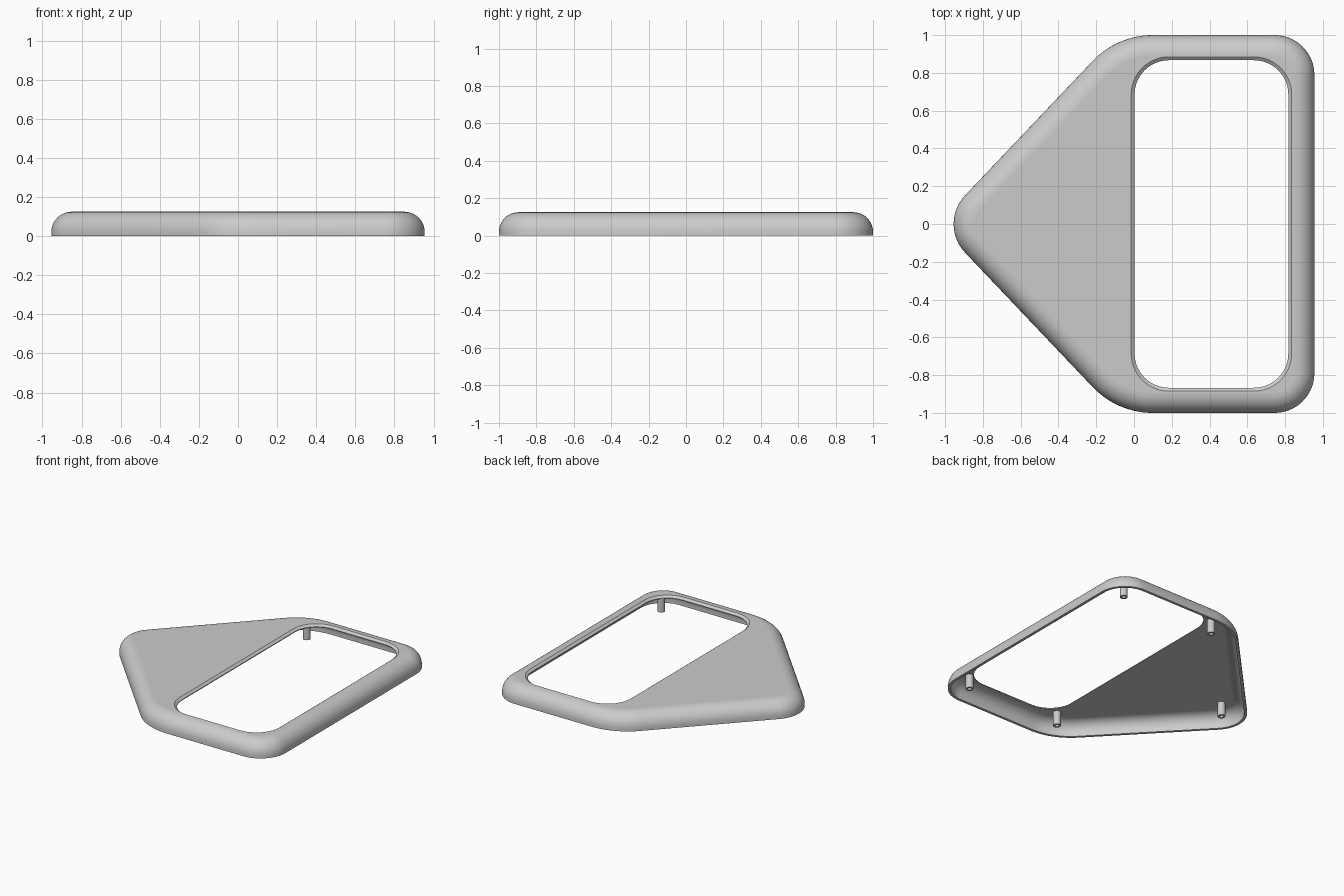
import bpy, bmesh, math

if "Cube" in bpy.data.objects:
    bpy.data.objects.remove(bpy.data.objects["Cube"])

HEIGHT, WALL, FILLET = 0.125, 0.02, 0.105

grey = bpy.data.materials.new("light grey")
grey.diffuse_color = (0.6, 0.6, 0.6, 1)
grey.use_nodes = True
grey.node_tree.nodes["Principled BSDF"].inputs["Base Color"].default_value = grey.diffuse_color


def arc_loop(corners, inset, z, steps=14):
    """Closed loop of rounded corners (cx, cy, radius, start, end), moved inwards by inset."""
    pts = []
    for cx, cy, r, a0, a1 in corners:
        for i in range(steps + 1):
            a = math.radians(a0 + (a1 - a0) * i / steps)
            pts.append((cx + (r - inset) * math.cos(a), cy + (r - inset) * math.sin(a), z))
    return pts


def add_rings(bm, loops):
    """Add the loops and bridge each to the next."""
    rings = [[bm.verts.new(p) for p in loop] for loop in loops]
    for a, b in zip(rings, rings[1:]):
        n = len(a)
        for i in range(n):
            j = (i + 1) % n
            bm.faces.new((a[i], a[j], b[j], b[i]))
    return rings


def fill_between(bm, outer, inner):
    """Flat sheet between an outline and the opening in it."""
    edges = [bm.edges.get((r[i], r[(i + 1) % len(r)])) for r in (outer, inner) for i in range(len(r))]
    bmesh.ops.triangle_fill(bm, use_beauty=True, use_dissolve=False, edges=edges)


def finish(bm, name):
    bmesh.ops.recalc_face_normals(bm, faces=bm.faces)
    mesh = bpy.data.meshes.new(name)
    bm.to_mesh(mesh)
    bm.free()
    mesh.materials.append(grey)
    ob = bpy.data.objects.new(name, mesh)
    bpy.context.collection.objects.link(ob)
    bpy.ops.object.select_all(action='DESELECT')
    ob.select_set(True)
    bpy.context.view_layer.objects.active = ob
    bpy.ops.object.shade_smooth_by_angle(angle=math.radians(30))
    for p in mesh.polygons:            # level faces stay flat
        if abs(p.normal.z) > 0.9999:
            p.use_smooth = False
    return ob


# Outline: nose, two wide shoulders and two tail corners, joined by tangent lines
nose_x, nose_r = -0.735, 0.22
sh_x, sh_y, sh_r = 0.10, 0.56, 0.44
dx = sh_x - nose_x
slant = math.degrees(math.atan2(sh_y, dx) + math.acos((nose_r - sh_r) / math.hypot(dx, sh_y)))
outline = [
    (0.745, 0.79, 0.21, 0, 90),
    (sh_x, sh_y, sh_r, 90, slant),
    (nose_x, 0, nose_r, slant, 360 - slant),
    (sh_x, -sh_y, sh_r, 360 - slant, 270),
    (0.745, -0.79, 0.21, 270, 360),
]

# Opening: rounded rectangle
opening = [
    (0.635, 0.685, 0.20, 0, 90),
    (0.185, 0.685, 0.20, 90, 180),
    (0.185, -0.685, 0.20, 180, 270),
    (0.635, -0.685, 0.20, 270, 360),
]

# Cover: rounded outer skin, hollow underside and chamfered opening
STEPS = 10
arc = [math.radians(90 * i / STEPS) for i in range(STEPS + 1)]
base = HEIGHT - FILLET
r_in = FILLET - WALL
outer = [(0, 0)] + [(FILLET * (1 - math.cos(a)), base + FILLET * math.sin(a)) for a in arc]
inner = [(WALL, 0)] + [(WALL + r_in * (1 - math.cos(a)), base + r_in * math.sin(a)) for a in arc]
bm = bmesh.new()
skin = add_rings(bm, [arc_loop(outline, d, z) for d, z in outer[::-1] + inner])
lip = add_rings(bm, [arc_loop(opening, d, z) for d, z in
                     ((0, HEIGHT), (0.018, HEIGHT - 0.014), (0.018, HEIGHT - WALL))])
fill_between(bm, skin[0], lip[0])
fill_between(bm, skin[-1], lip[-1])
finish(bm, "cover")

# Hollow screw posts under the cover
posts = [(0.79, 0.83), (0.79, -0.83), (0.0, 0.83), (0.0, -0.83), (-0.79, 0.0)]
for i, (x, y) in enumerate(posts):
    bm = bmesh.new()
    circle = [(x, y, 0.027, 0, 345)]
    top = HEIGHT - WALL + 0.003
    rings = [arc_loop(circle, d, z, 23) for d, z in
             ((0, top), (0, 0), (0.013, 0), (0.013, top), (0, top))]
    add_rings(bm, rings)
    bmesh.ops.remove_doubles(bm, verts=bm.verts, dist=1e-5)
    finish(bm, f"screw_post_{i + 1}")
